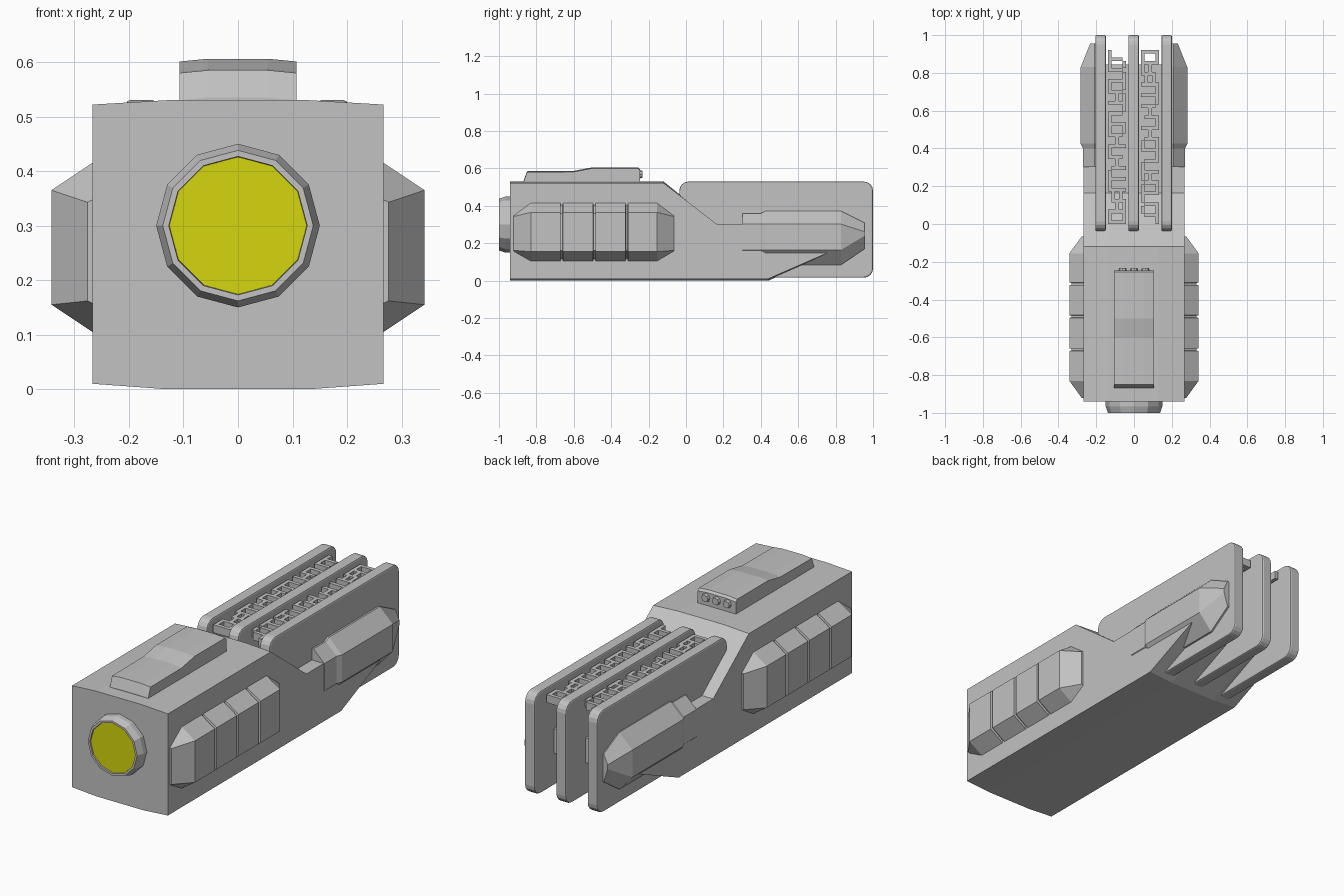
import bpy, bmesh, math, random

old = bpy.data.objects.get("Cube")
if old:
    bpy.data.objects.remove(old, do_unlink=True)


def material(name, color):
    m = bpy.data.materials.new(name)
    m.use_nodes = True
    m.diffuse_color = color
    m.node_tree.nodes["Principled BSDF"].inputs["Base Color"].default_value = color
    return m


grey = material("hull_grey", (0.54, 0.54, 0.54, 1))
yellow = material("lens_yellow", (0.66, 0.66, 0.004, 1))


def finish(bm, name, mat=grey, mirror=False):
    bmesh.ops.recalc_face_normals(bm, faces=bm.faces)
    mesh = bpy.data.meshes.new(name)
    bm.to_mesh(mesh)
    bm.free()
    mesh.materials.append(mat)
    ob = bpy.data.objects.new(name, mesh)
    bpy.context.collection.objects.link(ob)
    if mirror:
        ob.modifiers.new("mirror", "MIRROR")
    return ob


def thicken(bm, vec):
    """Extrude every face of a flat mesh along vec."""
    geom = bmesh.ops.extrude_face_region(bm, geom=bm.faces[:])["geom"]
    bmesh.ops.translate(bm, vec=vec, verts=[g for g in geom if isinstance(g, bmesh.types.BMVert)])


def loft(name, stations, mirror=False):
    """Skin closed sections, each given as (y, [(x, z), ...])."""
    bm = bmesh.new()
    rings = [[bm.verts.new((x, y, z)) for x, z in pts] for y, pts in stations]
    for a, b in zip(rings, rings[1:]):
        n = len(a)
        for i in range(n):
            j = (i + 1) % n
            bm.faces.new((a[i], a[j], b[j], b[i]))
    bm.faces.new(rings[0])
    bm.faces.new(rings[-1])
    return finish(bm, name, mirror=mirror)


def crowned(half, inner, low, high, drop_low, drop_high):
    """Box section whose top and bottom sag a little toward the sides."""
    return [(-half, low + drop_low), (-inner, low), (inner, low), (half, low + drop_low),
            (half, high - drop_high), (inner, high), (-inner, high), (-half, high - drop_high)]


# Main hull with sloped step on top and rising tail underneath
hull = [(-0.94, 0, 0.53, 0.008), (-0.12, 0, 0.53, 0.008), (0.165, 0, 0.302, 0),
        (0.44, 0, 0.302, 0), (0.845, 0.177, 0.302, 0)]
loft("hull", [(y, crowned(0.267, 0.13, lo, hi, 0.01, d)) for y, lo, hi, d in hull])

# Raised top panel
panel = [(-0.868, 0.535), (-0.85, 0.585), (-0.6, 0.587), (-0.5, 0.606),
         (-0.255, 0.606), (-0.245, 0.595), (-0.245, 0.545)]
loft("top_panel", [(y, crowned(0.107, 0.055, 0.515, hi, 0, 0.005)) for y, hi in panel])

# Small round sockets at the back of the top panel
for i, x in enumerate((-0.06, 0, 0.06)):
    bm = bmesh.new()
    bmesh.ops.create_cone(bm, cap_ends=True, segments=8, radius1=0.024, radius2=0.018, depth=0.02)
    for v in bm.verts:
        v.co = (x + v.co.x, -0.243 + v.co.z, 0.569 + v.co.y)
    finish(bm, f"panel_socket_{i + 1}")


# Ribbed side pods
def pod_section(inset):
    return [(0.25, 0.095 + inset), (0.267, 0.105 + inset), (0.342 - inset, 0.155 + inset / 2),
            (0.342 - inset, 0.365 - inset / 2), (0.267, 0.415 - inset), (0.25, 0.425 - inset)]


pod_tip = [(0.25, 0.155), (0.267, 0.158), (0.276, 0.162), (0.276, 0.343), (0.267, 0.347), (0.25, 0.35)]
stations = [(-0.922, pod_tip), (-0.83, pod_section(0))]
for y in (-0.665, -0.49, -0.317):
    stations += [(y + dy, pod_section(s)) for dy, s in
                 ((-0.007, 0), (-0.005, 0.012), (0.005, 0.012), (0.007, 0))]
stations += [(-0.155, pod_section(0)), (-0.065, pod_tip)]
loft("side_pods", stations, mirror=True)


# Tapered rear pods with a stepped front collar
def rear_section(x, low, low_out, high_out, high):
    return [(0.18, low), (0.21, low), (x, low_out), (x, high_out), (0.21, high), (0.18, high)]


collar = rear_section(0.27, 0.10, 0.165, 0.302, 0.36)
barrel = rear_section(0.282, 0.085, 0.165, 0.302, 0.372)
loft("rear_pods", [(0.302, collar), (0.4, collar), (0.425, barrel), (0.83, barrel),
                   (0.955, rear_section(0.232, 0.17, 0.24, 0.262, 0.31))], mirror=True)

# Three upright fins with rounded corners
for label, x in (("right", -0.177), ("middle", -0.002), ("left", 0.173)):
    bm = bmesh.new()
    bmesh.ops.create_cube(bm, size=1)
    for v in bm.verts:
        v.co = (x + v.co.x * 0.056, 0.482 + v.co.y * 1.036, 0.273 + v.co.z * 0.514)
    corners = [e for e in bm.edges if abs(e.verts[0].co.x - e.verts[1].co.x) > 0.01]
    bmesh.ops.bevel(bm, geom=corners, offset=0.05, segments=4, profile=0.5, affect="EDGES")
    fin = finish(bm, f"{label}_fin")
    bev = fin.modifiers.new("soft_edge", "BEVEL")
    bev.width = 0.007
    bev.segments = 2
    bev.limit_method = "ANGLE"
    bev.angle_limit = math.radians(40)

# Maze-like conduits between the fins: crossbars joined by short posts,
# the left strip being the right one turned half way round
random.seed(4)
cells = set()
columns, rows, cell = 5, 48, 0.0192
for r in range(0, rows, 3):
    first, last = random.choice(((0, 4), (0, 4), (0, 3), (1, 4)))
    cells |= {(c, r) for c in range(first, last + 1)}
    for c in random.choice(((0,), (4,), (0, 4), (1, 3), (2,), (2, 4))):
        cells |= {(c, r + 1), (c, r + 2)}

for label, cx, turn in (("right", -0.09, 1), ("left", 0.085, -1)):
    bm = bmesh.new()
    for c, r in sorted(cells):
        x0, y0 = (c - columns / 2) * cell, (r - rows / 2) * cell
        quad = [(x0, y0), (x0 + cell, y0), (x0 + cell, y0 + cell), (x0, y0 + cell)]
        bm.faces.new([bm.verts.new((cx + turn * x, 0.46 + turn * y, 0.465)) for x, y in quad])
    bmesh.ops.remove_doubles(bm, verts=bm.verts, dist=0.001)
    thicken(bm, (0, 0, 0.04))
    finish(bm, f"{label}_conduits")


# Front lens: twelve-sided ring and glass
def ring(radius):
    return [(radius * math.sin(i * math.pi / 6), 0.3 + radius * math.cos(i * math.pi / 6))
            for i in range(12)]


loft("lens_ring", [(-0.93, ring(0.15)), (-0.965, ring(0.15)), (-1.0, ring(0.138)),
                   (-1.0, ring(0.127)), (-0.99, ring(0.126))])
bm = bmesh.new()
bm.faces.new([bm.verts.new((x, -0.991, z)) for x, z in ring(0.126)])
thicken(bm, (0, -0.002, 0))
finish(bm, "lens_glass", yellow)
